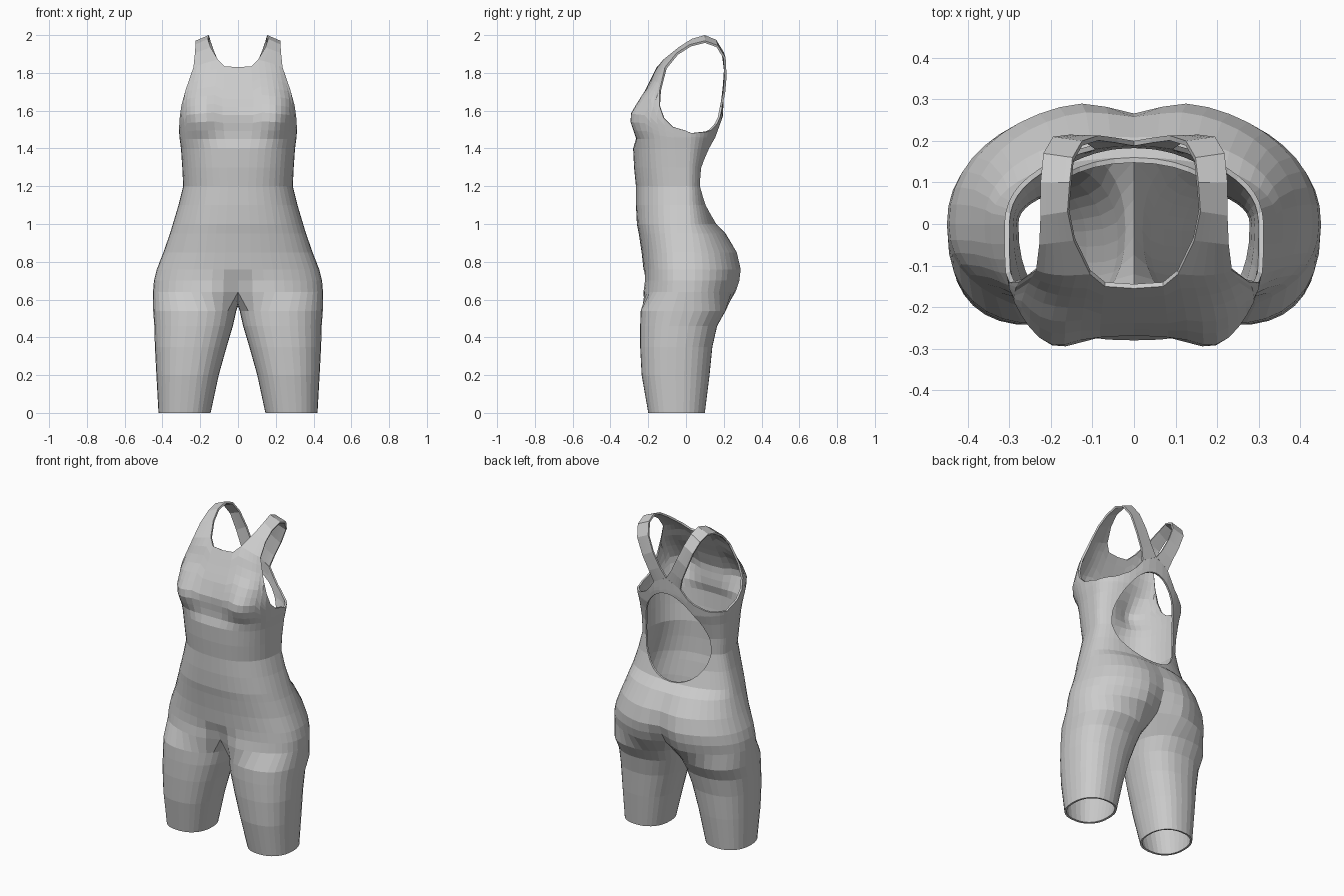
import bpy, bmesh, math
from mathutils import Vector

if "Cube" in bpy.data.objects:
    bpy.data.objects.remove(bpy.data.objects["Cube"], do_unlink=True)

fabric = bpy.data.materials.new("grey fabric")
fabric.use_nodes = True
grey = (0.6, 0.6, 0.6, 1)
fabric.diffuse_color = grey
fabric.node_tree.nodes["Principled BSDF"].inputs["Base Color"].default_value = grey

COLS, INNER, TOP_ROWS = 24, 7, 9

# height, half width, front depth, back depth, front squareness, front dip, back dip
TORSO = [
    (0.64, 0.45, 0.235, 0.275, 2.3, 0.25, 0.25),
    (0.70, 0.445, 0.225, 0.295, 2.3, 0.12, 0.18),
    (0.76, 0.43, 0.225, 0.302, 2.3, 0, 0.12),
    (0.85, 0.395, 0.235, 0.28, 2.3, 0, 0.08),
    (0.95, 0.36, 0.25, 0.215, 2.4, 0, 0.03),
    (1.0, 0.345, 0.26, 0.16, 2.4, 0, 0),
    (1.1, 0.315, 0.265, 0.125, 2.4, 0, 0),
    (1.2, 0.29, 0.265, 0.11, 2.4, 0, 0),
    (1.3, 0.295, 0.275, 0.115, 2.5, 0, 0),
    (1.4, 0.302, 0.28, 0.15, 2.6, 0, 0),
    (1.46, 0.31, 0.262, 0.175, 2.8, 0, 0),
    (1.57, 0.317, 0.27, 0.195, 3, 0, 0),
    (1.67, 0.315, 0.235, 0.2, 3, 0, 0),
    (1.83, 0.275, 0.155, 0.2, 3, 0, 0),
    (1.9, 0.25, 0.1, 0.2, 3, 0, 0),
]
# height, centre x, radius x, front y, back y
LEG = [(0, 0.283, 0.138, -0.2, 0.1), (0.2, 0.267, 0.165, -0.235, 0.125),
       (0.35, 0.25, 0.19, -0.243, 0.14), (0.46, 0.235, 0.208, -0.243, 0.165),
       (0.54, 0.229, 0.22, -0.24, 0.21)]
# angle from the front, height of neckline, armhole and back edge
EDGE = [(0, 1.83), (7.5, 1.835), (15, 1.87), (52.5, 1.83), (60, 1.71), (70, 1.6),
        (80, 1.52), (95, 1.48), (132, 1.49), (154, 1.54), (165, 1.62), (180, 1.67)]
BUST = [(1.42, 0), (1.5, 0.7), (1.56, 1), (1.62, 0.7), (1.74, 0)]


def sample(table, t):
    """Linear lookup of a row of values."""
    if t <= table[0][0]:
        return table[0][1:]
    for a, b in zip(table, table[1:]):
        if t <= b[0]:
            k = (t - a[0]) / (b[0] - a[0])
            return [p + (q - p) * k for p, q in zip(a[1:], b[1:])]
    return table[-1][1:]


def power(v, n):
    return math.copysign(abs(v) ** (2 / n), v)


def torso_point(angle, z):
    w, front, back, n, dip_f, dip_b = sample(TORSO, z)
    s, c = math.sin(math.radians(angle)), math.cos(math.radians(angle))
    if c < 0:
        n = 2.2
    x = 0 if angle in (0, 180) else w * power(s, n)
    dip = math.exp(-(x / 0.08) ** 2)
    if c > 0:
        y = -front * power(c, n) * (1 - dip_f * dip)
        y -= 0.06 * sample(BUST, z)[0] * math.exp(-((x - 0.21) / 0.09) ** 2) * c ** 0.5
    else:
        y = -back * power(c, n) * (1 - dip_b * dip)
    return Vector((x, y, z))


def leg_point(angle, z, cx, rx, y0, y1):
    s, c = math.sin(math.radians(angle)), math.cos(math.radians(angle))
    return Vector((cx + rx * power(s, 2.3), (y0 + y1) / 2 - (y1 - y0) / 2 * power(c, 2.3), z))


def make_object(name, bm):
    mesh = bpy.data.meshes.new(name)
    bm.to_mesh(mesh)
    bm.free()
    mesh.materials.append(fabric)
    obj = bpy.data.objects.new(name, mesh)
    bpy.context.collection.objects.link(obj)
    return obj


def bridge(bm, lower, upper, closed=False):
    n = len(lower)
    for i in range(n if closed else n - 1):
        j = (i + 1) % n
        bm.faces.new((lower[i], lower[j], upper[j], upper[i]))


def shell(obj):
    """Mirror the half and give the cloth its thickness."""
    mirror = obj.modifiers.new("mirror", 'MIRROR')
    mirror.merge_threshold = 0.0005
    solid = obj.modifiers.new("thickness", 'SOLIDIFY')
    solid.thickness = 0.012
    solid.offset = -1


def apply_all(obj):
    bpy.context.view_layer.objects.active = obj
    for m in list(obj.modifiers):
        bpy.ops.object.modifier_apply(modifier=m.name)


# Body: leg rings, crotch seam, then torso rings up to the shaped edge
angles = [180 * i / COLS for i in range(COLS + 1)]
bm = bmesh.new()
leg_angles = [-50 + a * 280 / 180 for a in angles]
leg_angles += [230 + 80 * (i + 1) / (INNER + 1) for i in range(INNER)]
rings = [[bm.verts.new(leg_point(a, *row)) for a in leg_angles] for row in LEG]
waist = [bm.verts.new(torso_point(a, TORSO[0][0])) for a in angles]
y_back, y_front = waist[-1].co.y, waist[0].co.y
seam = []
for i in range(INNER):
    t = (i + 1) / (INNER + 1)
    z = TORSO[0][0] - 0.075 * math.sin(math.pi * t)
    seam.append(bm.verts.new((0, y_back + (y_front - y_back) * t, z)))
rings.append(waist + seam)
for low, up in zip(rings, rings[1:]):
    bridge(bm, low, up, closed=True)

previous = waist
for z in [row[0] for row in TORSO[1:10]] + [1.45]:
    ring = [bm.verts.new(torso_point(a, z)) for a in angles]
    bridge(bm, previous, ring)
    previous = ring
for r in range(1, TOP_ROWS + 1):
    ring = [bm.verts.new(torso_point(a, 1.45 + (sample(EDGE, a)[0] - 1.45) * r / TOP_ROWS))
            for a in angles]
    bridge(bm, previous, ring)
    previous = ring
edge_points = [v.co.copy() for v in previous]
body = make_object("suit_body", bm)
shell(body)

# Egg-shaped opening in the lower back
bm = bmesh.new()
outline = []
for i in range(36):
    t = math.tau * i / 36
    outline.append((0.225 * math.sin(t) * (1 - 0.18 * math.cos(t)), 1.285 + 0.285 * math.cos(t)))
near = [bm.verts.new((x, 0.0, z)) for x, z in outline]
far = [bm.verts.new((x, 0.5, z)) for x, z in outline]
bridge(bm, near, far, closed=True)
bm.faces.new(near[::-1])
bm.faces.new(far)
bmesh.ops.recalc_face_normals(bm, faces=bm.faces)
cutter = make_object("back_opening_cutter", bm)
cutter.hide_render = True
cut = body.modifiers.new("back opening", 'BOOLEAN')
cut.operation = 'DIFFERENCE'
cut.solver = 'EXACT'
cut.object = cutter
apply_all(body)
bpy.data.objects.remove(cutter, do_unlink=True)

# Shoulder straps: ribbons from the chest over the shoulder to the centre back
NECK_SIDE = [(0.145, -0.04, 1.935), (0.16, 0.03, 1.98), (0.155, 0.1, 2.0), (0.148, 0.16, 1.975),
             (0.125, 0.2, 1.91), (0.085, 0.213, 1.82), (0.04, 0.207, 1.73)]
ARM_SIDE = [(0.228, -0.05, 1.905), (0.225, 0.02, 1.95), (0.225, 0.1, 1.97), (0.218, 0.17, 1.945),
            (0.195, 0.21, 1.88), (0.155, 0.215, 1.78), (0.115, 0.207, 1.69)]
bm = bmesh.new()
rows = [edge_points[2:8]]
for inner, outer in zip(NECK_SIDE, ARM_SIDE):
    a, b = Vector(inner), Vector(outer)
    rows.append([a.lerp(b, k / 5) for k in range(6)])
rows.append([torso_point(180 - 3 * k, 1.67 - 0.01 * k) for k in range(6)])
rows = [[bm.verts.new(p) for p in row] for row in rows]
for low, up in zip(rows, rows[1:]):
    bridge(bm, low, up)
straps = make_object("shoulder_straps", bm)
shell(straps)
apply_all(straps)
